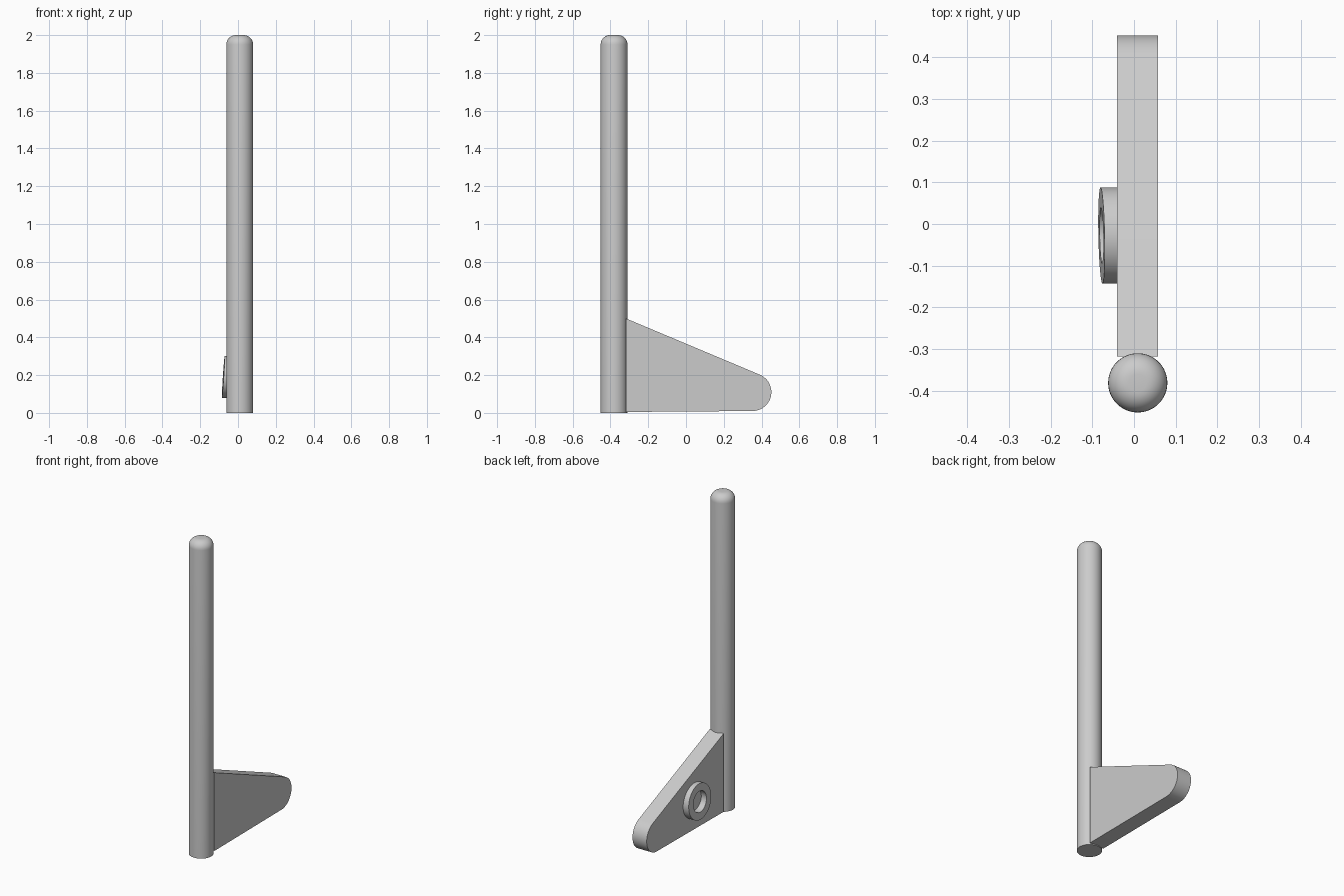
import bpy, bmesh, math
from mathutils import Matrix

cube = bpy.data.objects.get("Cube")
if cube:
    bpy.data.objects.remove(cube, do_unlink=True)

grey = bpy.data.materials.new("light grey")
grey.use_nodes = True
colour = (0.6, 0.6, 0.6, 1)
grey.diffuse_color = colour
grey.node_tree.nodes["Principled BSDF"].inputs["Base Color"].default_value = colour


def finish(bm, name):
    """Turn a bmesh into a smooth-by-angle grey object."""
    bmesh.ops.remove_doubles(bm, verts=bm.verts, dist=1e-5)
    bmesh.ops.recalc_face_normals(bm, faces=bm.faces)
    mesh = bpy.data.meshes.new(name)
    bm.to_mesh(mesh)
    bm.free()
    obj = bpy.data.objects.new(name, mesh)
    bpy.context.collection.objects.link(obj)
    mesh.materials.append(grey)
    bpy.ops.object.select_all(action='DESELECT')
    obj.select_set(True)
    bpy.context.view_layer.objects.active = obj
    bpy.ops.object.shade_smooth_by_angle(angle=math.radians(35))
    return obj


def lathe(profile, steps=64, closed=False):
    """Revolve (radius, height) points about z."""
    bm = bmesh.new()
    verts = [bm.verts.new((r, 0, z)) for r, z in profile]
    loop = verts + verts[:1] if closed else verts
    edges = [bm.edges.new(pair) for pair in zip(loop, loop[1:])]
    bmesh.ops.spin(bm, geom=verts + edges, cent=(0, 0, 0), axis=(0, 0, 1),
                   angle=math.tau, steps=steps, use_duplicate=False)
    return bm


# Upright post with a rounded top
radius, fillet = 0.071, 0.05
profile = [(0, 0), (radius, 0)]
for i in range(9):
    a = math.pi / 2 * i / 8
    profile.append((radius - fillet + fillet * math.cos(a),
                    2 - fillet + fillet * math.sin(a)))
profile.append((0, 2))
bm = lathe(profile)
bmesh.ops.translate(bm, verts=bm.verts, vec=(0.009, -0.381, 0))
finish(bm, "post")

# Tapered side plate with a rounded tip
outline = [(-0.318, 0.005), (-0.318, 0.5)]
start, end = math.radians(67.5), math.radians(-90)
for i in range(25):
    a = start + (end - start) * i / 24
    outline.append((0.352 + 0.1 * math.cos(a), 0.11 + 0.1 * math.sin(a)))
bm = bmesh.new()
face = bm.faces.new([bm.verts.new((-0.041, y, z)) for y, z in outline])
new = bmesh.ops.extrude_face_region(bm, geom=[face])["geom"]
bmesh.ops.translate(bm, vec=(0.099, 0, 0),
                    verts=[v for v in new if isinstance(v, bmesh.types.BMVert)])
finish(bm, "plate")

# Ring on the right side of the plate, with a slightly slanted front face
bm = lathe([(0.067, 0), (0.115, 0), (0.115, 0.04), (0.067, 0.04)], closed=True)
for v in bm.verts:
    if v.co.z > 0.02:
        v.co.z -= 0.065 * v.co.x - 0.02 * v.co.y
bmesh.ops.transform(bm, verts=bm.verts,
                    matrix=Matrix.Translation((-0.038, -0.0275, 0.19))
                    @ Matrix.Rotation(-math.pi / 2, 4, 'Y'))
for v in bm.verts:
    v.co.z = 0.19 + (v.co.z - 0.19) * 0.96
finish(bm, "ring")
